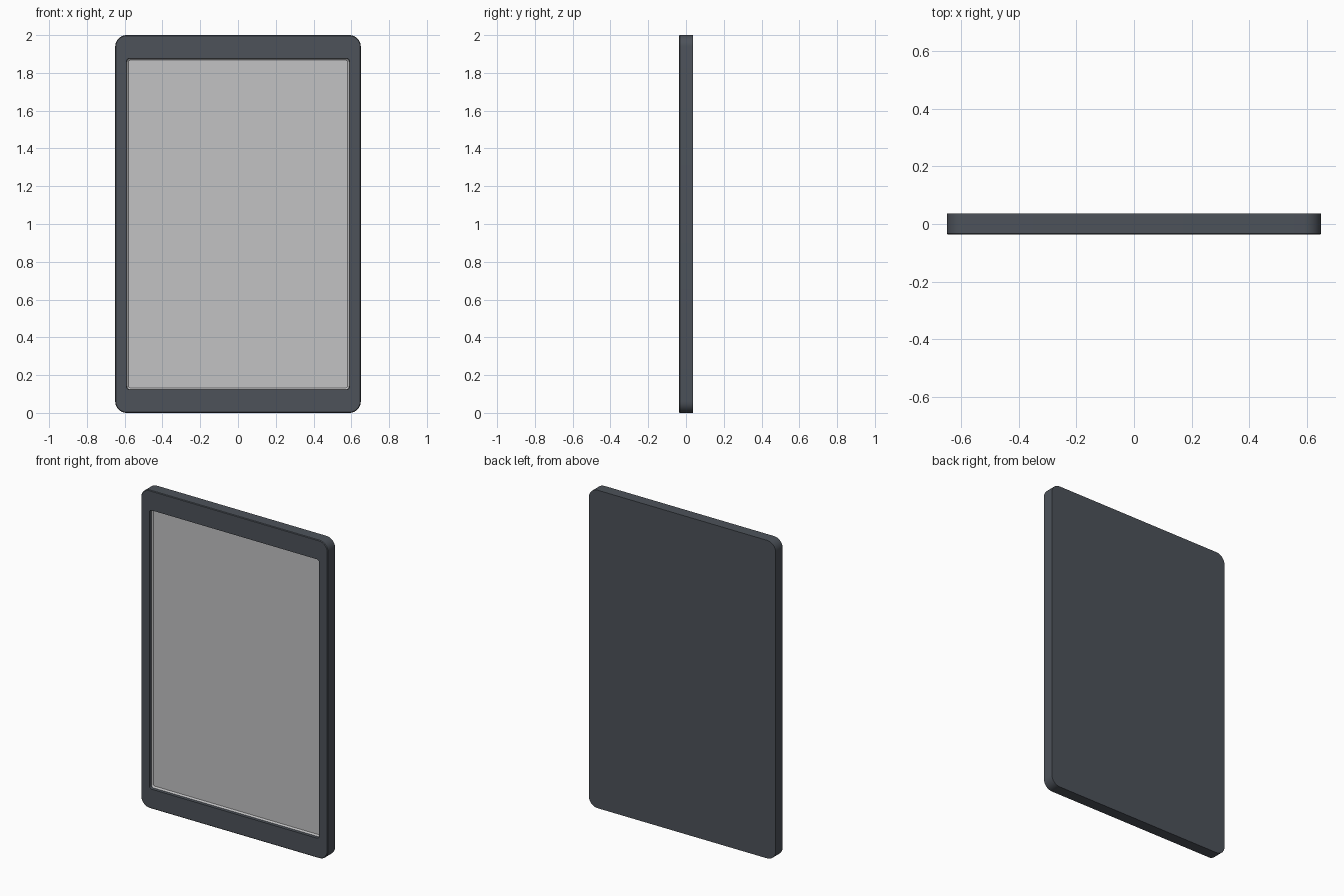
import bpy
import bmesh
from math import cos, sin, pi, radians

cube = bpy.data.objects.get("Cube")
if cube:
    bpy.data.objects.remove(cube, do_unlink=True)

CORNER_STEPS = 8
MID_Z = 1.0


def make_material(name, color):
    mat = bpy.data.materials.new(name)
    mat.use_nodes = True
    mat.diffuse_color = color
    mat.node_tree.nodes["Principled BSDF"].inputs["Base Color"].default_value = color
    return mat


def rounded_loop(bm, half_w, half_h, radius, y, mid_z=MID_Z):
    """Ring of vertices around a rounded rectangle facing the front."""
    ring = []
    for corner, (sx, sz) in enumerate([(1, 1), (-1, 1), (-1, -1), (1, -1)]):
        for step in range(CORNER_STEPS + 1):
            a = (corner + step / CORNER_STEPS) * pi / 2
            x = sx * (half_w - radius) + radius * cos(a)
            z = mid_z + sz * (half_h - radius) + radius * sin(a)
            ring.append(bm.verts.new((x, y, z)))
    return ring


def build_shell(name, sections, mat):
    """Join rounded rectangles in order and cap both ends."""
    bm = bmesh.new()
    rings = [rounded_loop(bm, *s) for s in sections]
    for a, b in zip(rings, rings[1:]):
        for i in range(len(a)):
            j = (i + 1) % len(a)
            bm.faces.new((a[i], a[j], b[j], b[i]))
    bm.faces.new(rings[0])
    bm.faces.new(rings[-1])
    bmesh.ops.recalc_face_normals(bm, faces=bm.faces)
    mesh = bpy.data.meshes.new(name)
    bm.to_mesh(mesh)
    bm.free()
    mesh.materials.append(mat)
    obj = bpy.data.objects.new(name, mesh)
    bpy.context.collection.objects.link(obj)
    bpy.ops.object.select_all(action="DESELECT")
    obj.select_set(True)
    bpy.context.view_layer.objects.active = obj
    bpy.ops.object.shade_smooth_by_angle(angle=radians(30))
    return obj


casing_grey = make_material("dark slate", (0.074, 0.085, 0.102, 1))
screen_grey = make_material("light grey", (0.54, 0.54, 0.55, 1))

BACK, FRONT = 0.037, -0.037

# Casing: back, side wall, softened front rim, then the recess for the screen
build_shell("casing", [
    (0.65, 1.0, 0.06, BACK),
    (0.65, 1.0, 0.06, FRONT + 0.004),
    (0.646, 0.996, 0.056, FRONT),
    (0.59, 0.877, 0.016, FRONT),
    (0.59, 0.877, 0.016, -0.005),
], casing_grey)

# Screen: shallow panel with a sloped lip around its edge
build_shell("screen", [
    (0.589, 0.876, 0.015, -0.006),
    (0.589, 0.876, 0.015, -0.018),
    (0.58, 0.867, 0.008, -0.010),
], screen_grey)
